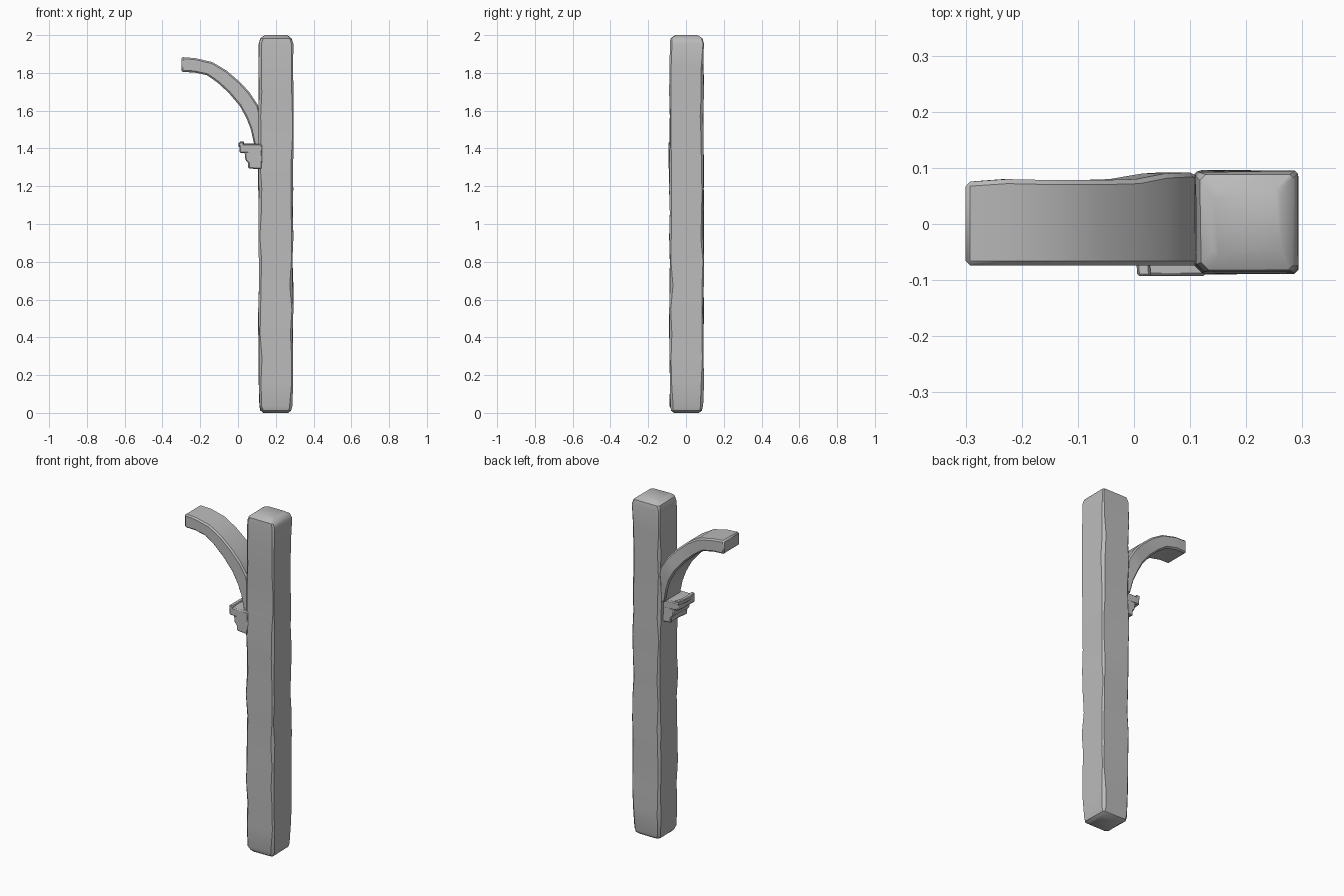
import bpy, bmesh, random
from mathutils import Vector

random.seed(4)
if "Cube" in bpy.data.objects:
    bpy.data.objects.remove(bpy.data.objects["Cube"])

grey = bpy.data.materials.new("worn grey")
grey.use_nodes = True
grey.diffuse_color = (0.5, 0.5, 0.5, 1)
grey.node_tree.nodes["Principled BSDF"].inputs["Base Color"].default_value = (0.5, 0.5, 0.5, 1)


def loft(name, rings, bevel=0.0, angle=0.6):
    """Skin a list of equal-length point rings and cap both ends."""
    bm = bmesh.new()
    loops = [[bm.verts.new(p) for p in ring] for ring in rings]
    n = len(loops[0])
    for a, b in zip(loops, loops[1:]):
        for i in range(n):
            j = (i + 1) % n
            bm.faces.new((a[i], a[j], b[j], b[i]))
    bm.faces.new(loops[0][::-1])
    bm.faces.new(loops[-1])
    bmesh.ops.recalc_face_normals(bm, faces=bm.faces)
    mesh = bpy.data.meshes.new(name)
    bm.to_mesh(mesh)
    bm.free()
    obj = bpy.data.objects.new(name, mesh)
    bpy.context.collection.objects.link(obj)
    mesh.materials.append(grey)
    if bevel:
        mod = obj.modifiers.new("worn edges", 'BEVEL')
        mod.width = bevel
        mod.segments = 1
        mod.limit_method = 'ANGLE'
    bpy.ops.object.select_all(action='DESELECT')
    obj.select_set(True)
    bpy.context.view_layer.objects.active = obj
    bpy.ops.object.shade_smooth_by_angle(angle=angle)
    return obj


def worn_square(z, half, wear):
    """Square ring with a randomly worn chamfer at every corner."""
    ring = []
    for sx, sy in ((1, 1), (-1, 1), (-1, -1), (1, -1)):
        c = wear * random.uniform(0.5, 1.6)
        hx = half + random.uniform(-0.003, 0.003)
        hy = half + random.uniform(-0.003, 0.003)
        pair = [(sx * hx, sy * (hy - c)), (sx * (hx - c), sy * hy)]
        if sx * sy < 0:
            pair.reverse()
        ring += [Vector((0.2 + x, 0.003 + y, z)) for x, y in pair]
    return ring


# Upright post: worn shaft with rounded ends
levels = [(0.0, 0.065), (0.012, 0.08), (0.035, 0.087)]
levels += [(0.035 + 0.128 * i, 0.0905) for i in range(1, 15)]
levels += [(1.955, 0.09), (1.982, 0.083), (2.0, 0.06)]
loft("post", [worn_square(z, h, 0.01) for z, h in levels])

# Curved brace: upper edge x, z, lower edge x, z, back y
brace = [
    (-0.300, 1.884, -0.300, 1.804, 0.075),
    (-0.225, 1.878, -0.235, 1.803, 0.080),
    (-0.135, 1.857, -0.165, 1.788, 0.078),
    (-0.060, 1.812, -0.110, 1.750, 0.078),
    (0.010, 1.752, -0.050, 1.695, 0.080),
    (0.060, 1.698, 0.010, 1.624, 0.090),
    (0.105, 1.630, 0.045, 1.560, 0.092),
    (0.125, 1.550, 0.068, 1.500, 0.082),
    (0.135, 1.415, 0.087, 1.415, 0.075),
]
loft("curved_brace", [
    [(ux, -0.074, uz), (ux, back, uz), (lx, back, lz), (lx, -0.074, lz)]
    for ux, uz, lx, lz, back in brace], bevel=0.008)


def block(name, corners, y_stops, bevel):
    """Run an x-z outline along y with slight wobble."""
    rings = []
    for y in y_stops:
        w = random.uniform(-0.004, 0.004)
        rings.append([(x + w, y, z + w) for x, z in corners])
    loft(name, rings, bevel)


# Bracket under the brace: ledge, raised rim and lumpy support
stops = (-0.093, -0.04, 0.01, 0.06)
block("bracket_ledge", [(0.008, 1.378), (0.13, 1.372), (0.13, 1.425), (0.008, 1.425)],
      stops, 0.006)
block("bracket_rim", [(0.006, 1.41), (0.03, 1.41), (0.03, 1.434), (0.006, 1.434)],
      stops, 0.004)
block("bracket_support", [(0.055, 1.295), (0.128, 1.29), (0.13, 1.385), (0.035, 1.385),
                          (0.04, 1.34), (0.055, 1.325)], stops, 0.006)
